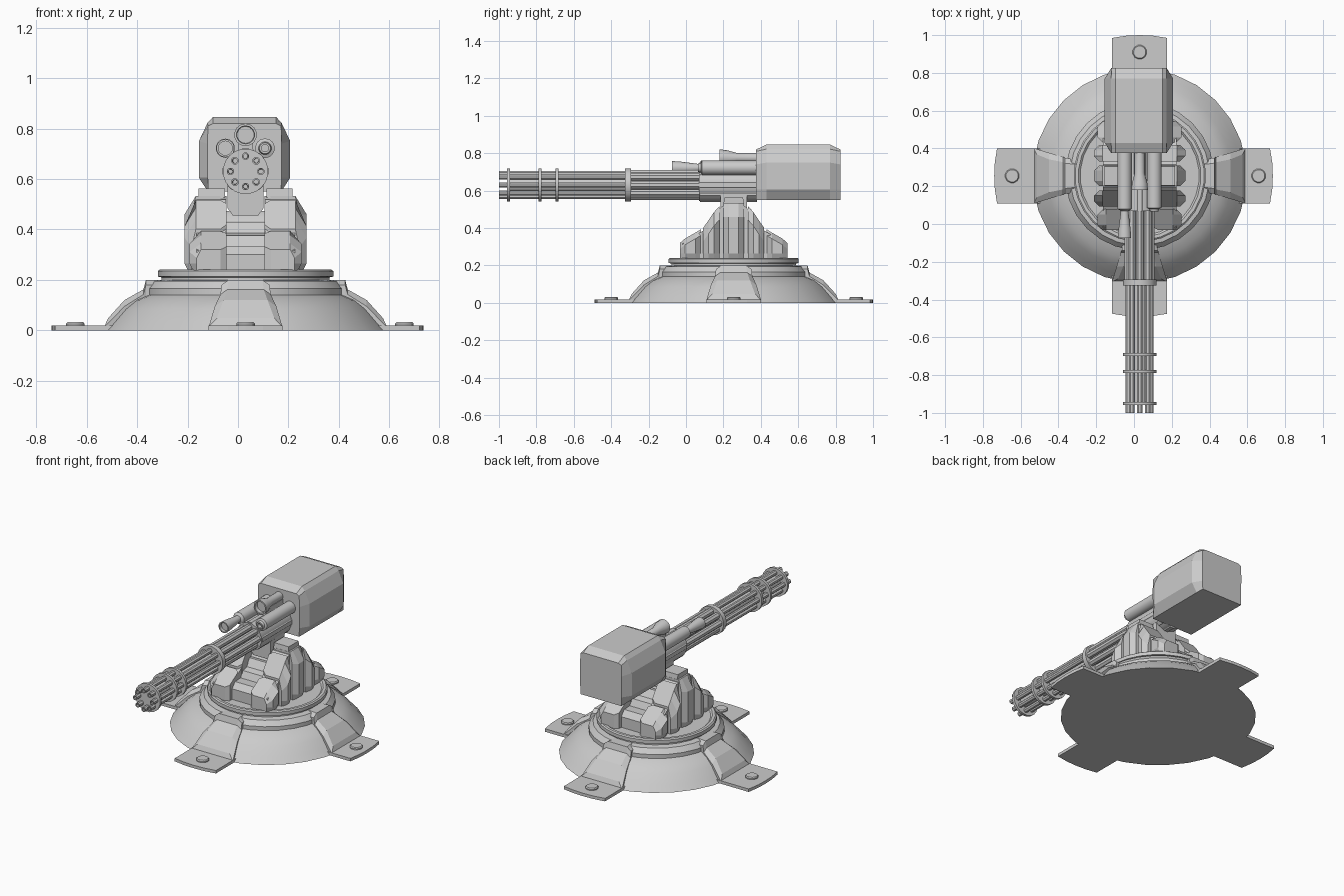
import bpy, bmesh, math
from mathutils import Vector, Matrix

if "Cube" in bpy.data.objects:
    bpy.data.objects.remove(bpy.data.objects["Cube"])

CX, CY = 0.03, 0.255      # turret centre
GZ = 0.63                 # gun axis height


def build(name, verts, faces, smooth=False):
    me = bpy.data.meshes.new(name)
    me.from_pydata([tuple(v) for v in verts], [], faces)
    bm = bmesh.new()
    bm.from_mesh(me)
    bmesh.ops.recalc_face_normals(bm, faces=bm.faces)
    bm.to_mesh(me)
    bm.free()
    ob = bpy.data.objects.new(name, me)
    bpy.context.collection.objects.link(ob)
    if smooth:
        bpy.ops.object.select_all(action='DESELECT')
        ob.select_set(True)
        bpy.context.view_layer.objects.active = ob
        bpy.ops.object.shade_smooth_by_angle(angle=math.radians(30))
    return ob


def loft(name, rings, smooth=False):
    """Skin a list of equal-length closed rings and cap both ends."""
    n = len(rings[0])
    verts = [v for r in rings for v in r]
    faces = [(i * n + j, i * n + (j + 1) % n, (i + 1) * n + (j + 1) % n, (i + 1) * n + j)
             for i in range(len(rings) - 1) for j in range(n)]
    faces += [tuple(range(n)), tuple(range((len(rings) - 1) * n, len(rings) * n))]
    return build(name, verts, faces, smooth)


def lathe(name, origin, profile, axis='Z', n=16, smooth=True):
    """profile = (radius, distance along axis) points."""
    o = Vector(origin)
    rings = []
    for r, h in profile:
        ring = []
        for k in range(n):
            a = 2 * math.pi * (k + 0.5) / n
            c, s = r * math.cos(a), r * math.sin(a)
            ring.append(o + Vector({'X': (h, c, s), 'Y': (c, h, s), 'Z': (c, s, h)}[axis]))
        rings.append(ring)
    return loft(name, rings, smooth)


def prism_x(name, outline, x0, x1):
    """Extrude a (y, z) outline along x."""
    return loft(name, [[(x, y, z) for y, z in outline] for x in (x0, x1)])


# ---- base dome with stepped collar
lathe("base_dome", (CX, CY, 0),
      [(0.567, 0), (0.535, 0.035), (0.49, 0.085), (0.445, 0.12), (0.395, 0.14), (0.395, 0.165),
       (0.37, 0.195), (0.335, 0.2), (0.335, 0.21), (0.35, 0.213), (0.35, 0.235),
       (0.342, 0.241), (0.325, 0.241), (0.315, 0.232)], n=28)

# ---- four anchor legs with foot plates and bolts
for side, ang, reach, bolt in (("right", 0, 0.705, 0.63), ("back", 90, 0.745, 0.655),
                               ("left", 180, 0.77, 0.675), ("front", 270, 0.745, 0.655)):
    M = Matrix.Translation((CX, CY, 0)) @ Matrix.Rotation(math.radians(ang), 4, 'Z')
    # r, z, half width, edge chamfer
    secs = [(0.31, 0.2, 0.085, 0.02), (0.395, 0.2, 0.095, 0.02), (0.405, 0.162, 0.1, 0.02),
            (0.48, 0.12, 0.122, 0.025), (0.545, 0.048, 0.142, 0.02), (0.558, 0.02, 0.146, 0.004)]
    rings = [[M @ Vector(p) for p in ((r, -w, 0), (r, -w, z - c), (r, -w + 1.4 * c, z),
                                      (r, w - 1.4 * c, z), (r, w, z - c), (r, w, 0))]
             for r, z, w, c in secs]
    loft(side + "_leg", rings)
    plate = [(0.5, -0.146), (reach - 0.015, -0.146), (reach - 0.003, -0.07), (reach, 0),
             (reach - 0.003, 0.07), (reach - 0.015, 0.146), (0.5, 0.146)]
    loft(side + "_foot_plate", [[M @ Vector((x, y, z)) for x, y in plate] for z in (0, 0.019)])
    lathe(side + "_bolt", M @ Vector((bolt, 0, 0)), [(0.038, 0.01), (0.038, 0.026), (0.033, 0.032)], n=12)

# ---- mount brackets: core plate, five outer ribs and a cap on each side


def top_z(y):
    """Height of the bracket outline by distance from its middle."""
    pts = [(0, 0.53), (0.06, 0.53), (0.1, 0.49), (0.16, 0.4), (0.2, 0.375), (0.255, 0.345), (0.29, 0.315)]
    d = abs(y)
    for (a, za), (b, zb) in zip(pts, pts[1:]):
        if d <= b:
            return za + (zb - za) * (d - a) / (b - a)
    return pts[-1][1]


ys = [-0.275, -0.22, -0.16, -0.1, -0.06, 0.06, 0.1, 0.16, 0.22, 0.275]
for side, s in (("left", -1), ("right", 1)):
    core = [(CY - 0.275, 0.225)] + [(CY + y, top_z(y) - 0.012) for y in ys] + [(CY + 0.275, 0.225)]
    prism_x(side + "_bracket_core", core, CX + s * 0.078, CX + s * 0.195)
    for i, yc in enumerate((-0.232, -0.12, 0, 0.12, 0.232)):
        hw = 0.056 if i in (0, 4) else 0.043
        if i == 2:
            hw = 0.055
        outer = 0.222 if i in (0, 4) else 0.242
        c = 0.028
        plan = [(0.075, yc - hw + c * .5), (0.1, yc - hw), (outer - c, yc - hw), (outer, yc - hw + c),
                (outer, yc + hw - c), (outer - c, yc + hw), (0.1, yc + hw), (0.075, yc + hw - c * .5)]

        def ring(z, k):
            return [(CX + s * x, CY + y, min(z, top_z(y)) - (k if x > outer - c - 1e-6 else 0))
                    for x, y in plan]
        base = [(CX + s * (x - (0.02 if x == outer else 0)), CY + y, 0.225) for x, y in plan]
        low = [(CX + s * x, CY + y, 0.265) for x, y in plan]
        mid = ring(9, 0.07 if i in (1, 2, 3) else 0.03)
        # crown tapers inwards above the outer wall
        top = [(CX + s * min(x, outer - 0.045), CY + y, top_z(y) + 0.003) for x, y in plan]
        loft(f"{side}_bracket_rib_{i + 1}", [base, low, mid, top])
    cap = [(CY - 0.055, 0.525), (CY - 0.05, 0.562), (CY + 0.05, 0.562), (CY + 0.055, 0.525)]
    prism_x(side + "_bracket_cap", cap, CX + s * 0.082, CX + s * 0.186)

# ---- stepped cradle between the brackets and the pivot under the gun
cradle = [(-0.25, 0.225), (-0.25, 0.30), (-0.22, 0.335), (-0.16, 0.335), (-0.14, 0.375), (-0.1, 0.385),
          (-0.07, 0.43), (0.07, 0.43), (0.1, 0.385), (0.14, 0.375), (0.16, 0.335),
          (0.22, 0.335), (0.25, 0.30), (0.25, 0.225)]
prism_x("cradle", [(CY + y, z) for y, z in cradle], CX - 0.09, CX + 0.09)
lathe("cradle_axle", (CX, CY, 0.42), [(0.055, -0.1), (0.055, 0.1)], 'X', 12)
yoke = [(-0.072, 0.6), (-0.072, 0.485), (-0.05, 0.455), (0.05, 0.455), (0.072, 0.485), (0.072, 0.6)]
loft("gun_yoke", [[(CX + x, CY + y, z) for x, z in yoke] for y in (-0.07, 0.07)])

# ---- rotary barrels
for k in range(8):
    a = 2 * math.pi * k / 8
    o = (CX + 0.06 * math.cos(a), 0, GZ + 0.06 * math.sin(a))
    lathe(f"barrel_{k + 1}", o, [(0.009, -0.96), (0.01, -1.0), (0.0155, -1.0), (0.0155, 0.1)], 'Y', 8)
    lathe(f"barrel_sleeve_{k + 1}", o, [(0.021, -0.31), (0.021, 0.1)], 'Y', 8)
    lathe(f"housing_rib_{k + 1}", o, [(0.033, 0.075), (0.033, 0.38)], 'Y', 8)
lathe("barrel_core", (CX, 0, GZ), [(0.04, -0.955), (0.04, 0.1)], 'Y', 16)
for nm, y, w, r in (("muzzle", -0.95, 0.016, 0.09), ("front", -0.78, 0.016, 0.09),
                    ("middle", -0.69, 0.016, 0.09), ("rear", -0.31, 0.03, 0.09)):
    lathe(nm + "_clamp_ring", (CX, y, GZ), [(r, -w / 2), (r, w / 2)], 'Y', 20)
lathe("gun_housing", (CX, 0, GZ), [(0.088, 0.07), (0.088, 0.38)], 'Y', 16)

# ---- scopes and side tube
lathe("left_scope", (-0.05, 0, 0.722),
      [(0.028, -0.055), (0.028, -0.075), (0.036, -0.075), (0.033, -0.03), (0.021, 0.065), (0.021, 0.07),
       (0.038, 0.08), (0.038, 0.39)], 'Y', 14)
lathe("right_tube", (0.107, 0, 0.722),
      [(0.014, 0.09), (0.014, 0.065), (0.022, 0.065), (0.026, 0.08), (0.039, 0.085), (0.039, 0.39)], 'Y', 14)
lathe("top_scope", (CX, 0, 0.775),
      [(0.034, 0.2), (0.036, 0.18), (0.045, 0.18), (0.042, 0.215), (0.027, 0.27), (0.027, 0.39)], 'Y', 14)
loft("scope_rail", [[(CX + x, y, z) for x, z in ((-0.035, 0.68), (-0.025, 0.76), (0.025, 0.76), (0.035, 0.68))]
                    for y in (0.2, 0.39)])

# ---- ammunition box with bulging faceted sides


def box_ring(y, half):
    right = [(x, z) for x, z in half]
    pts = right + [(-x, z) for x, z in reversed(right)]
    return [(0.026 + x, y, z) for x, z in pts]


end = [(0.145, 0.55), (0.146, 0.605), (0.147, 0.74), (0.145, 0.81), (0.125, 0.82)]
mid = [(0.145, 0.55), (0.181, 0.605), (0.181, 0.75), (0.147, 0.822), (0.125, 0.846)]
loft("ammo_box", [box_ring(0.375, end), box_ring(0.43, mid), box_ring(0.77, mid), box_ring(0.825, end)])
